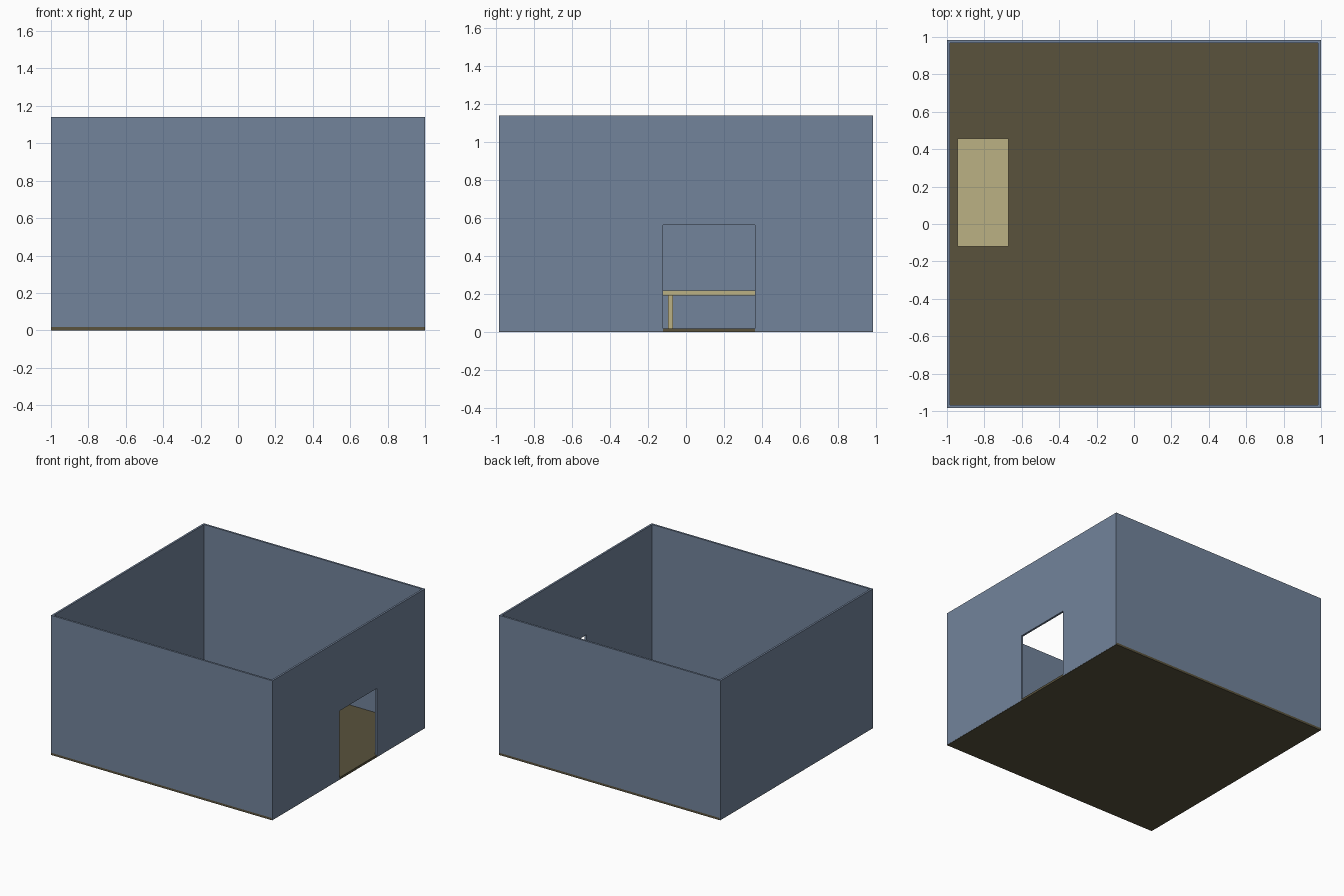
import bpy, bmesh

if "Cube" in bpy.data.objects:
    bpy.data.objects.remove(bpy.data.objects["Cube"])

def material(name, rgb):
    m = bpy.data.materials.new(name)
    m.diffuse_color = (*rgb, 1)
    m.use_nodes = True
    m.node_tree.nodes["Principled BSDF"].inputs["Base Color"].default_value = m.diffuse_color
    return m

WALL = material("wall_blue", (0.17, 0.23, 0.33))
FLOOR = material("floor_brown", (0.10, 0.085, 0.046))
WOOD = material("table_wood", (0.50, 0.44, 0.23))

def finish(name, bm, mat):
    bmesh.ops.recalc_face_normals(bm, faces=bm.faces)
    me = bpy.data.meshes.new(name)
    bm.to_mesh(me)
    bm.free()
    me.materials.append(mat)
    ob = bpy.data.objects.new(name, me)
    bpy.context.collection.objects.link(ob)
    return ob

def box(name, lo, hi, mat):
    bm = bmesh.new()
    bmesh.ops.create_cube(bm, size=1)
    for v in bm.verts:
        v.co = [(a + b) / 2 + c * (b - a) for a, b, c in zip(lo, hi, v.co)]
    return finish(name, bm, mat)

def side_panel(name, x0, x1, outline, mat):
    """Extrude a (y, z) outline along x."""
    bm = bmesh.new()
    face = bm.faces.new([bm.verts.new((x0, y, z)) for y, z in outline])
    ext = bmesh.ops.extrude_face_region(bm, geom=[face])["geom"]
    moved = [g for g in ext if isinstance(g, bmesh.types.BMVert)]
    bmesh.ops.translate(bm, verts=moved, vec=(x1 - x0, 0, 0))
    return finish(name, bm, mat)

X, Y, H = 1.0, 0.985, 1.14   # half width, half depth, height
T, F = 0.016, 0.018          # wall and floor thickness
BASE = 0.003                 # side walls hang over the floor edge

# Floor slab
box("floor", (-X + 0.001, -Y, 0), (X - 0.001, Y, F), FLOOR)

# Front and back walls stand on the floor
box("front_wall", (-X + T, -Y, F), (X - T, -Y + T, H), WALL)
box("back_wall", (-X + T, Y - T, F), (X - T, Y, H), WALL)

# Left wall is plain, right wall has a doorway
side_panel("left_wall", -X, -X + T,
           [(-Y, BASE), (Y, BASE), (Y, H), (-Y, H)], WALL)
D0, D1, DH = -0.12, 0.363, 0.563
side_panel("right_wall", X - T, X,
           [(-Y, BASE), (D0, BASE), (D0, DH), (D1, DH), (D1, BASE),
            (Y, BASE), (Y, H), (-Y, H)], WALL)

# Table against the left wall
TX, TY = (-0.944, -0.670), (-0.12, 0.458)
TZ, INSET, LEG = (0.192, 0.217), 0.024, 0.028
box("table_top", (TX[0], TY[0], TZ[0]), (TX[1], TY[1], TZ[1]), WOOD)
for xn, x in (("left", TX[0] + INSET), ("right", TX[1] - INSET - LEG)):
    for yn, y in (("front", TY[0] + INSET), ("back", TY[1] - INSET - LEG)):
        box(f"table_leg_{yn}_{xn}", (x, y, F), (x + LEG, y + LEG, TZ[0]), WOOD)
